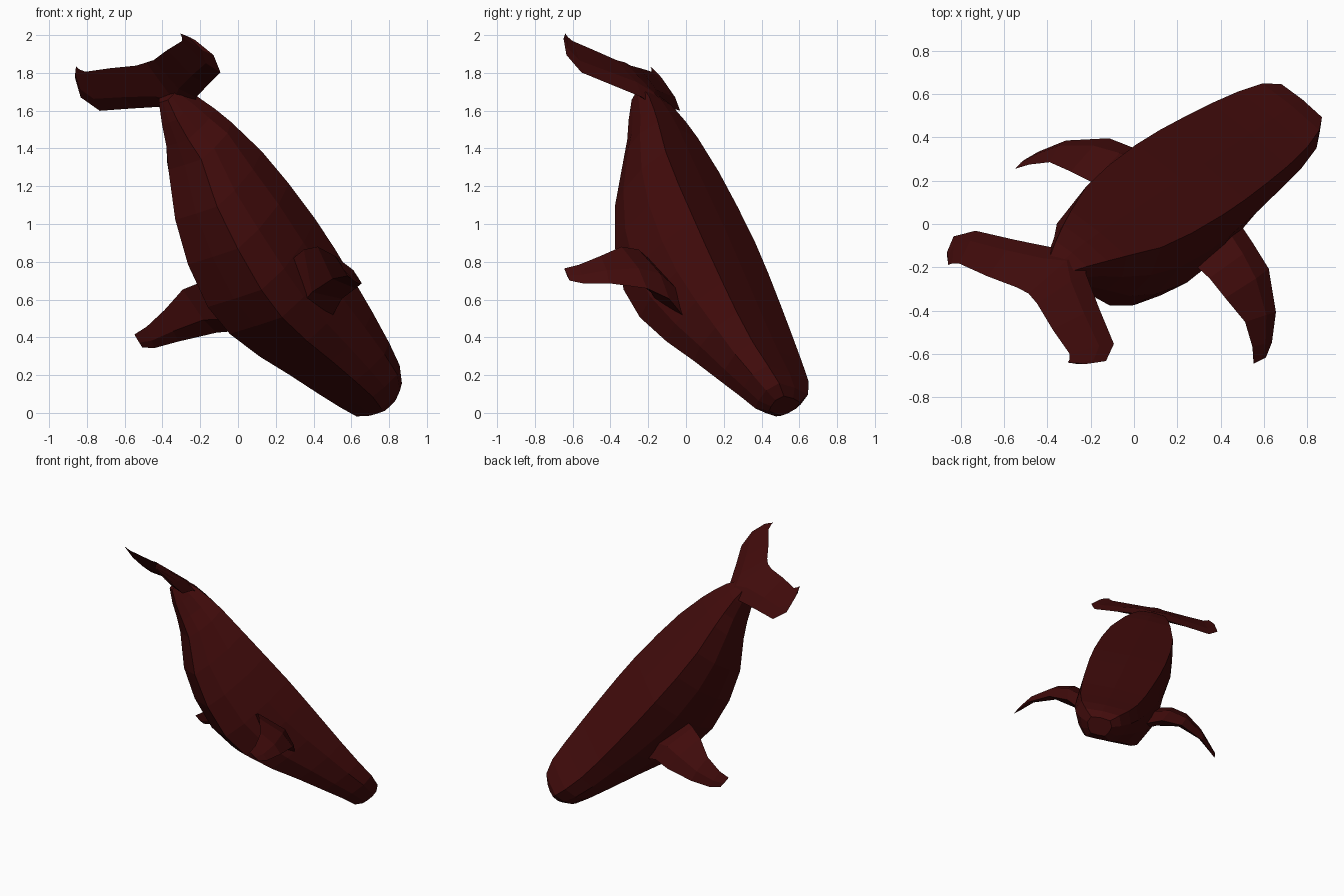
import bpy, bmesh
from mathutils import Matrix, Vector

if "Cube" in bpy.data.objects:
    bpy.data.objects.remove(bpy.data.objects["Cube"])

# Diving pose: local x = sideways, local y = towards the nose, local z = towards the back
fwd = Vector((0.535, 0.357, -0.765)).normalized()
side = Vector((0.752, -0.615, 0.239))
side = (side - fwd * side.dot(fwd)).normalized()
up = side.cross(fwd)

skin = bpy.data.materials.new("dark red skin")
skin.diffuse_color = (0.054, 0.0034, 0.0034, 1)
skin.use_nodes = True
skin.node_tree.nodes["Principled BSDF"].inputs["Base Color"].default_value = skin.diffuse_color


def loft(name, rings, mirror=False, shift=0.262):
    """Join closed rings of points with faces and cap both ends."""
    bm = bmesh.new()
    loops = [[bm.verts.new(p) for p in ring] for ring in rings]
    n = len(loops[0])
    for a, b in zip(loops, loops[1:]):
        for i in range(n):
            j = (i + 1) % n
            bm.faces.new((a[i], a[j], b[j], b[i]))
    bm.faces.new(loops[0])
    bm.faces.new(loops[-1])
    bmesh.ops.recalc_face_normals(bm, faces=bm.faces)
    mesh = bpy.data.meshes.new(name)
    bm.to_mesh(mesh)
    bm.free()
    mesh.materials.append(skin)
    ob = bpy.data.objects.new(name, mesh)
    bpy.context.collection.objects.link(ob)
    pose = Matrix((side, fwd, up)).transposed().to_4x4()
    pose.translation = side * shift
    ob.matrix_world = pose
    if mirror:
        ob.modifiers.new("mirror", 'MIRROR').use_axis[0] = True
    return ob


# Body: station, back height, belly height, half widths at back, middle and low side
stations = [
    (-1.57, .745, .645, .05, .06, .045),
    (-1.47, .78, .59, .095, .10, .075),
    (-1.36, .795, .545, .135, .145, .11),
    (-1.25, .802, .495, .17, .20, .165),
    (-1.03, .80, .345, .23, .25, .21),
    (-.80, .80, .255, .255, .285, .25),
    (-.55, .80, .205, .265, .29, .27),
    (-.35, .795, .22, .262, .285, .262),
    (-.13, .788, .295, .25, .272, .24),
    (.07, .782, .385, .235, .255, .215),
    (.27, .780, .468, .21, .235, .19),
    (.42, .785, .53, .175, .205, .165),
    (.52, .775, .565, .125, .15, .125),
    (.565, .74, .615, .07, .09, .075),
]
rings = []
for y, top, bot, wt, wm, wl in stations:
    h = top - bot
    half = [(wt, top), (wm, top - .36 * h), (wl, top - .74 * h), (wl * .7, bot)]
    ring = [(0, top + .008)] + half + [(0, bot - .003)]
    ring += [(-x, z) for x, z in reversed(half)]
    rings.append([(x, y, z) for x, z in ring])
loft("body", rings)

# Flippers: leading edge, trailing edge, thickness above and below, from root to tip
sections = [
    ((.20, -.10, .48), (.20, -.52, .45), .07, .15),
    ((.35, -.20, .51), (.36, -.565, .475), .05, .11),
    ((.49, -.245, .488), (.475, -.57, .448), .03, .06),
    ((.645, -.32, .376), (.60, -.523, .376), .018, .03),
    ((.717, -.38, .27), (.685, -.51, .28), .01, .016),
    ((.742, -.43, .22), (.732, -.52, .216), .003, .004),
]
rings = []
for lead, trail, above, below in sections:
    lead, trail = Vector(lead), Vector(trail)
    mid = lead.lerp(trail, .4)
    out = Vector((.5, 0, .86))
    rings.append([lead, mid + out * above, trail, mid - out * below])
loft("flippers", rings, True)

# Tail flukes: leading edge, trailing edge and thickness from centre to tip
sections = [
    ((0, -1.38, .775), (0, -1.795, .695), .09),
    ((.10, -1.48, .75), (.06, -1.80, .685), .075),
    ((.26, -1.555, .70), (.20, -1.845, .66), .05),
    ((.425, -1.627, .652), (.34, -1.88, .64), .03),
    ((.468, -1.745, .637), (.36, -1.905, .635), .02),
    ((.422, -1.865, .637), (.367, -1.93, .633), .008),
]
rings = []
for lead, trail, t in sections:
    lead, trail = Vector(lead), Vector(trail)
    mid = lead.lerp(trail, .35)
    out = Vector((0, 0, t * .5))
    rings.append([lead, mid + out * .6, trail, mid - out])
loft("tail_flukes", rings, True, 0.276)
